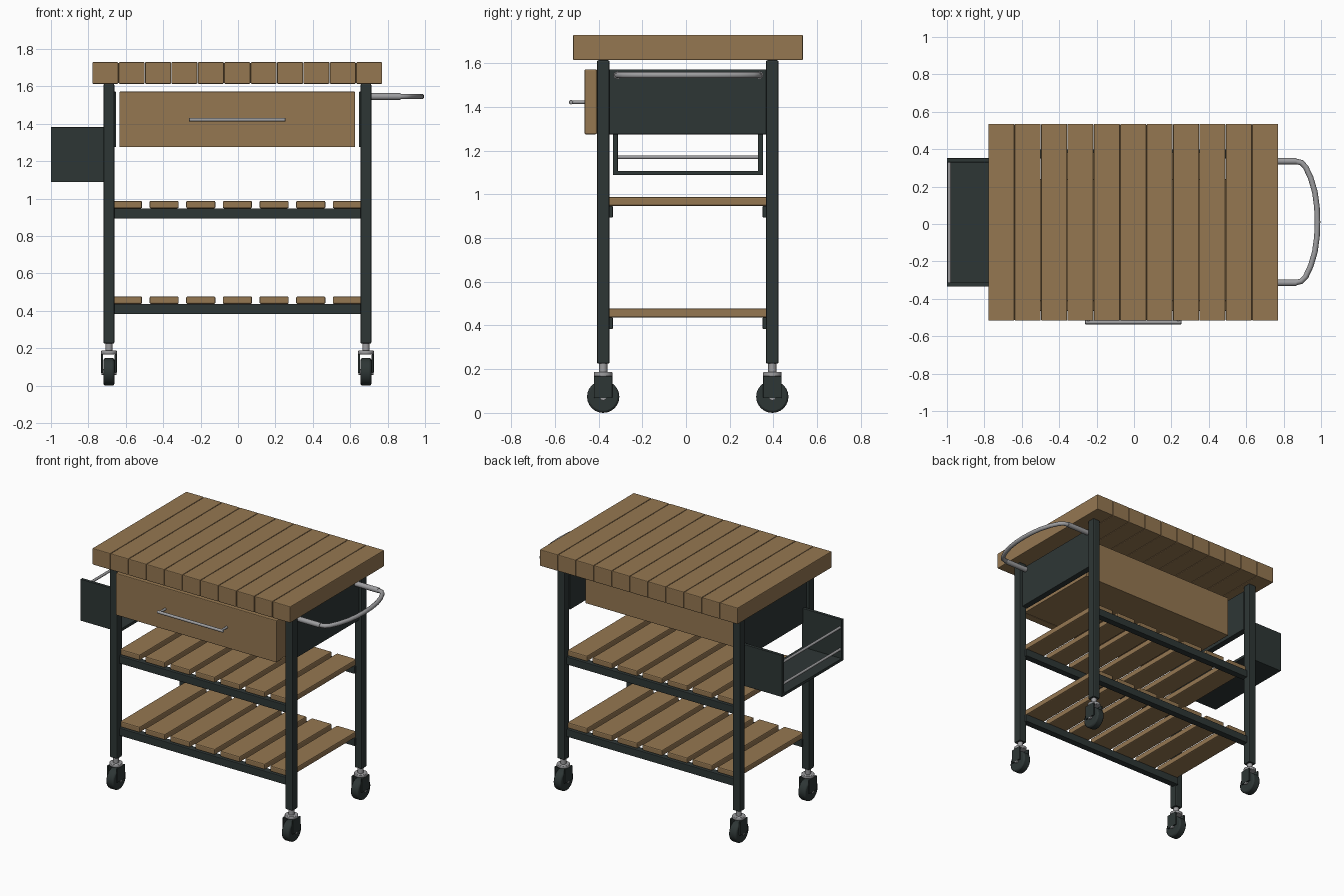
import bpy, math
from mathutils import Vector

if "Cube" in bpy.data.objects:
    bpy.data.objects.remove(bpy.data.objects["Cube"])


def material(name, rgb):
    m = bpy.data.materials.new(name)
    m.diffuse_color = (*rgb, 1)
    m.use_nodes = True
    m.node_tree.nodes["Principled BSDF"].inputs["Base Color"].default_value = m.diffuse_color
    return m


WOOD = material("oak wood", (0.30, 0.185, 0.083))
DARK = material("dark painted steel", (0.027, 0.037, 0.036))
STEEL = material("brushed steel", (0.34, 0.34, 0.35))


def finish(name, mat, bevel=0.0, segments=2):
    o = bpy.context.object
    o.name = name
    o.data.materials.append(mat)
    if bevel:
        b = o.modifiers.new("bevel", 'BEVEL')
        b.width, b.segments, b.limit_method = bevel, segments, 'ANGLE'
    return o


def box(name, mat, x, y, z, bevel=0.004):
    """Box from (min, max) pairs."""
    bpy.ops.mesh.primitive_cube_add(size=1)
    o = bpy.context.object
    mesh = o.data
    for v in mesh.vertices:
        v.co = [(r[0] if c < 0 else r[1]) for c, r in zip(v.co, (x, y, z))]
    return finish(name, mat, bevel)


def rod(name, mat, a, b, radius, sides=16, bevel=0.0):
    """Cylinder between two points."""
    a, b = Vector(a), Vector(b)
    bpy.ops.mesh.primitive_cylinder_add(vertices=sides, radius=radius, depth=(b - a).length,
                                        location=(a + b) / 2)
    bpy.context.object.rotation_euler = (b - a).to_track_quat('Z', 'Y').to_euler()
    bpy.ops.object.shade_smooth_by_angle(angle=math.radians(35))
    return finish(name, mat, bevel)


CX, CY = -0.003, 0.008          # centre of the frame
LX, LY = 0.687, 0.387           # leg offsets

# Butcher-block top made of planks
x0, pitch = -0.78, 1.552 / 11
for i in range(11):
    box("top_plank", WOOD, (x0 + i * pitch + 0.001, x0 + (i + 1) * pitch - 0.001),
        (-0.517, 0.535), (1.614, 1.73), 0.005)

# Legs and casters
for sx in (-1, 1):
    for sy in (-1, 1):
        x, y = CX + sx * LX, CY + sy * LY
        box("leg", DARK, (x - 0.029, x + 0.029), (y - 0.029, y + 0.029), (0.225, 1.614), 0.007)
        rod("caster_stem", STEEL, (x, y, 0.18), (x, y, 0.24), 0.019)
        rod("caster_collar", STEEL, (x, y, 0.166), (x, y, 0.187), 0.043, 20, 0.004)
        for s in (-1, 1):
            xs = sorted((x + s * 0.031, x + s * 0.042))
            box("caster_fork", DARK, xs, (y - 0.042, y + 0.042), (0.068, 0.168), 0.003)
        rod("caster_wheel", DARK, (x - 0.029, y, 0.074), (x + 0.029, y, 0.074), 0.074, 24, 0.01)
        rod("caster_axle", STEEL, (x - 0.041, y, 0.073), (x + 0.041, y, 0.073), 0.016)

# Slatted shelves on front and back rails
for z in (0.437, 0.948):
    for sy in (-1, 1):
        y = CY + sy * 0.367
        box("shelf_rail", DARK, (CX - 0.67, CX + 0.67), (y - 0.024, y + 0.024), (z - 0.054, z))
    for i in range(-3, 4):
        x = CX + i * 0.196
        box("shelf_slat", WOOD, (x - 0.078, x + 0.078), (CY - 0.375, CY + 0.375),
            (z, z + 0.04), 0.007)

# Side panels between the legs
for sx in (-1, 1):
    xs = sorted((CX + sx * 0.649, CX + sx * 0.694))
    box("side_panel", DARK, xs, (CY - 0.365, CY + 0.365), (1.275, 1.572))

# Drawer with bar handle
box("drawer_front", WOOD, (-0.634, 0.626), (-0.464, -0.409), (1.275, 1.572), 0.005)
box("drawer_body", WOOD, (-0.63, 0.622), (-0.41, 0.24), (1.277, 1.57))
rod("drawer_handle", STEEL, (-0.262, -0.526, 1.422), (0.254, -0.526, 1.422), 0.01, 16, 0.003)
for x in (-0.245, 0.237):
    rod("drawer_handle_post", STEEL, (x, -0.526, 1.422), (x, -0.46, 1.422), 0.008)

# Push handle on the right: bowed tube with thicker end sleeves
half = [(0.69, 0.325), (0.86, 0.325), (0.895, 0.317), (0.918, 0.293), (0.945, 0.235),
        (0.967, 0.16), (0.978, 0.08)]
path = half + [(0.981, 0)] + [(x, -y) for x, y in reversed(half)]
curve = bpy.data.curves.new("push_handle", 'CURVE')
curve.dimensions, curve.bevel_depth, curve.bevel_resolution = '3D', 0.015, 3
spline = curve.splines.new('POLY')
spline.points.add(len(path) - 1)
for p, (x, y) in zip(spline.points, path):
    p.co = (x, y + 0.011, 1.546, 1)
curve.materials.append(STEEL)
bpy.context.collection.objects.link(bpy.data.objects.new("push_handle", curve))
for sy in (-1, 1):
    y = 0.011 + sy * 0.325
    rod("handle_sleeve", STEEL, (0.685, y, 1.546), (0.868, y, 1.546), 0.018)

# Bottle rack on the left: end walls, floor and two guard rods
for y in ((-0.334, -0.312), (0.33, 0.352)):
    box("rack_end_wall", DARK, (-1.0, -0.69), y, (1.088, 1.382), 0.002)
box("rack_floor", DARK, (-1.0, -0.69), (-0.32, 0.34), (1.088, 1.108), 0.002)
for z in (1.17, 1.325):
    rod("rack_guard_rod", STEEL, (-0.988, -0.32, z), (-0.988, 0.34, z), 0.009)
